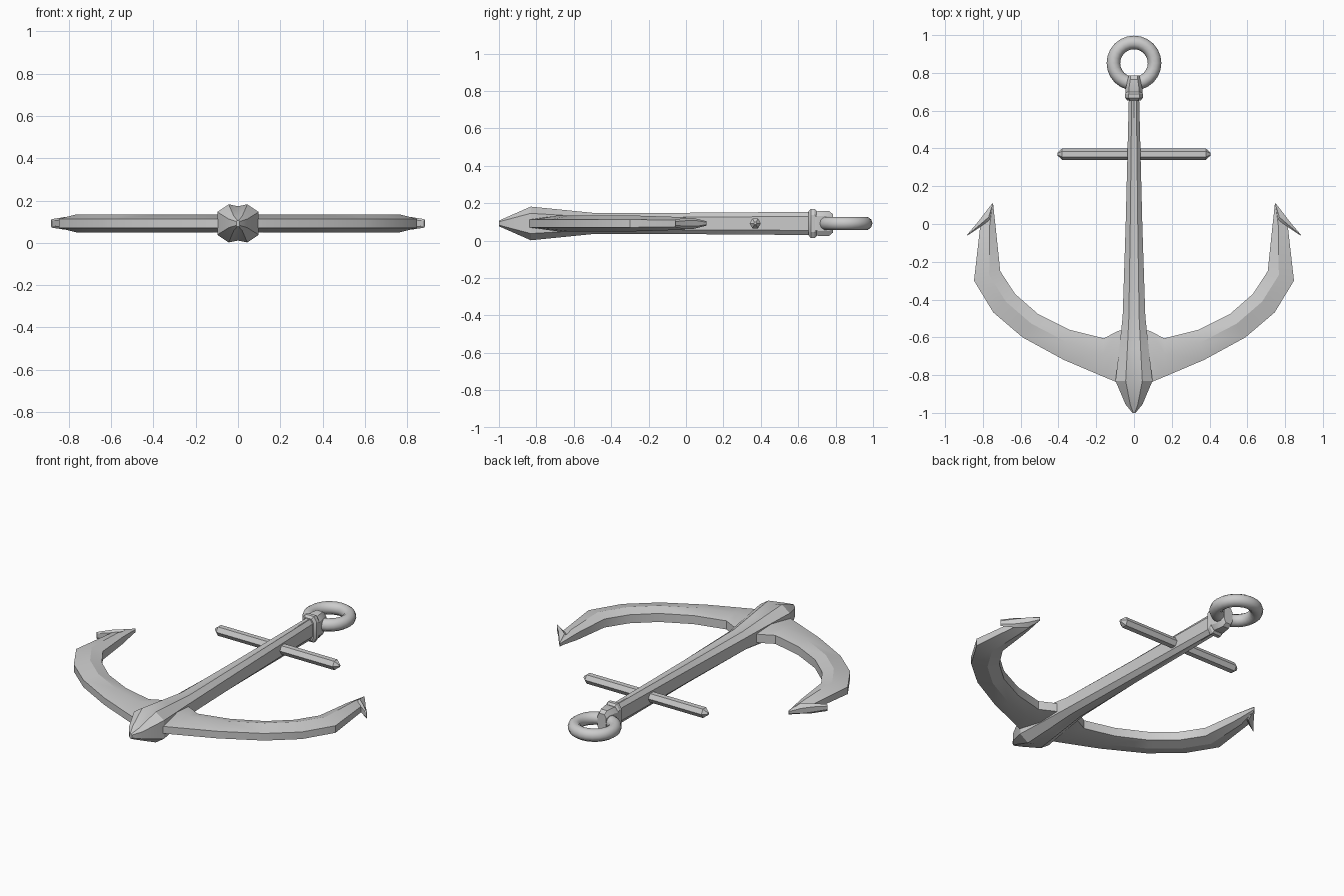
import bpy, bmesh, math
from mathutils import Vector

if "Cube" in bpy.data.objects:
    bpy.data.objects.remove(bpy.data.objects["Cube"])

ZC = 0.092


def loft(name, rings, mirror=False, angle=28):
    """Skin a list of equal-sized vertex rings and cap both ends."""
    bm = bmesh.new()
    loops = [[bm.verts.new(p) for p in ring] for ring in rings]
    n = len(loops[0])
    for a, b in zip(loops, loops[1:]):
        for i in range(n):
            j = (i + 1) % n
            bm.faces.new((a[i], a[j], b[j], b[i]))
    bm.faces.new(loops[0])
    bm.faces.new(loops[-1][::-1])
    bmesh.ops.recalc_face_normals(bm, faces=bm.faces)
    me = bpy.data.meshes.new(name)
    bm.to_mesh(me)
    bm.free()
    ob = bpy.data.objects.new(name, me)
    bpy.context.collection.objects.link(ob)
    if mirror:
        ob.modifiers.new("Mirror", "MIRROR").use_mirror_merge = False
    smooth(ob, angle)
    return ob


def smooth(ob, angle):
    bpy.ops.object.select_all(action="DESELECT")
    bpy.context.view_layer.objects.active = ob
    ob.select_set(True)
    bpy.ops.object.shade_smooth_by_angle(angle=math.radians(angle))


def along_y(section, stations):
    return [[(u * w, y, ZC + v * h) for u, v in section] for y, w, h in stations]


def across(stations):
    """Six-sided section with a ridge, between an inner and an outer edge point."""
    section = [(0, .6), (.42, 1), (1, .5), (1, -.5), (.42, -1), (0, -.6)]
    rings = []
    for inner, outer, h in stations:
        a, b = Vector(inner), Vector(outer)
        rings.append([(*a.lerp(b, t), ZC + v * h) for t, v in section])
    return rings


# Shank with pointed crown, grooved along top and bottom
half = [(1, -.6), (1, .6), (.45, 1), (0, .9), (-.45, 1), (-1, .6)]
section = half + [(-1, -.6), (-.45, -1), (0, -.9), (.45, -1)]
loft("shank", along_y(section, [
    (-1.0, .008, .015), (-.955, .045, .035), (-.83, .098, .09),
    (-.66, .078, .073), (-.49, .06, .056), (0, .044, .057), (.68, .027, .062)]))

# Collar and eye block holding the ring
block = [(1, -.6), (1, .6), (.6, 1), (-.6, 1), (-1, .6), (-1, -.6), (-.6, -1), (.6, -1)]
loft("collar", along_y(block, [
    (.655, .036, .064), (.667, .047, .077), (.688, .047, .077), (.70, .042, .066)]))
loft("eye_block", along_y(block, [
    (.69, .046, .062), (.71, .046, .067), (.765, .033, .066), (.785, .028, .05)]))

# Ring
bpy.ops.mesh.primitive_torus_add(location=(0, .852, ZC), major_radius=.109,
                                 minor_radius=.036, major_segments=24, minor_segments=10)
bpy.context.object.name = "ring"
smooth(bpy.context.object, 50)

# Stock: hexagonal crossbar with tapered ends
hexagon = [(math.cos(i * math.pi / 3), math.sin(i * math.pi / 3)) for i in range(6)]
loft("stock", [[(x, .37 + r * c, ZC + r * s) for c, s in hexagon]
               for x, r in [(-.405, .008), (-.38, .03), (.38, .03), (.405, .008)]], angle=35)

# Curved arms, mirrored
loft("arms", across([
    ((.01, -.54), (.01, -.86), .04),
    ((.085, -.567), (.09, -.838), .042),
    ((.16, -.605), (.17, -.805), .042),
    ((.34, -.56), (.37, -.72), .042),
    ((.51, -.475), (.59, -.60), .042),
    ((.63, -.37), (.745, -.468), .042),
    ((.708, -.25), (.847, -.30), .042),
    ((.731, -.03), (.814, -.01), .034),
    ((.746, .108), (.752, .105), .012)]), mirror=True)

# Barbs on the arm tips, mirrored
loft("barbs", across([
    ((.746, .108), (.750, .110), .012),
    ((.755, .02), (.79, .058), .03),
    ((.808, -.012), (.832, .003), .03),
    ((.880, -.060), (.884, -.057), .02)]), mirror=True)
